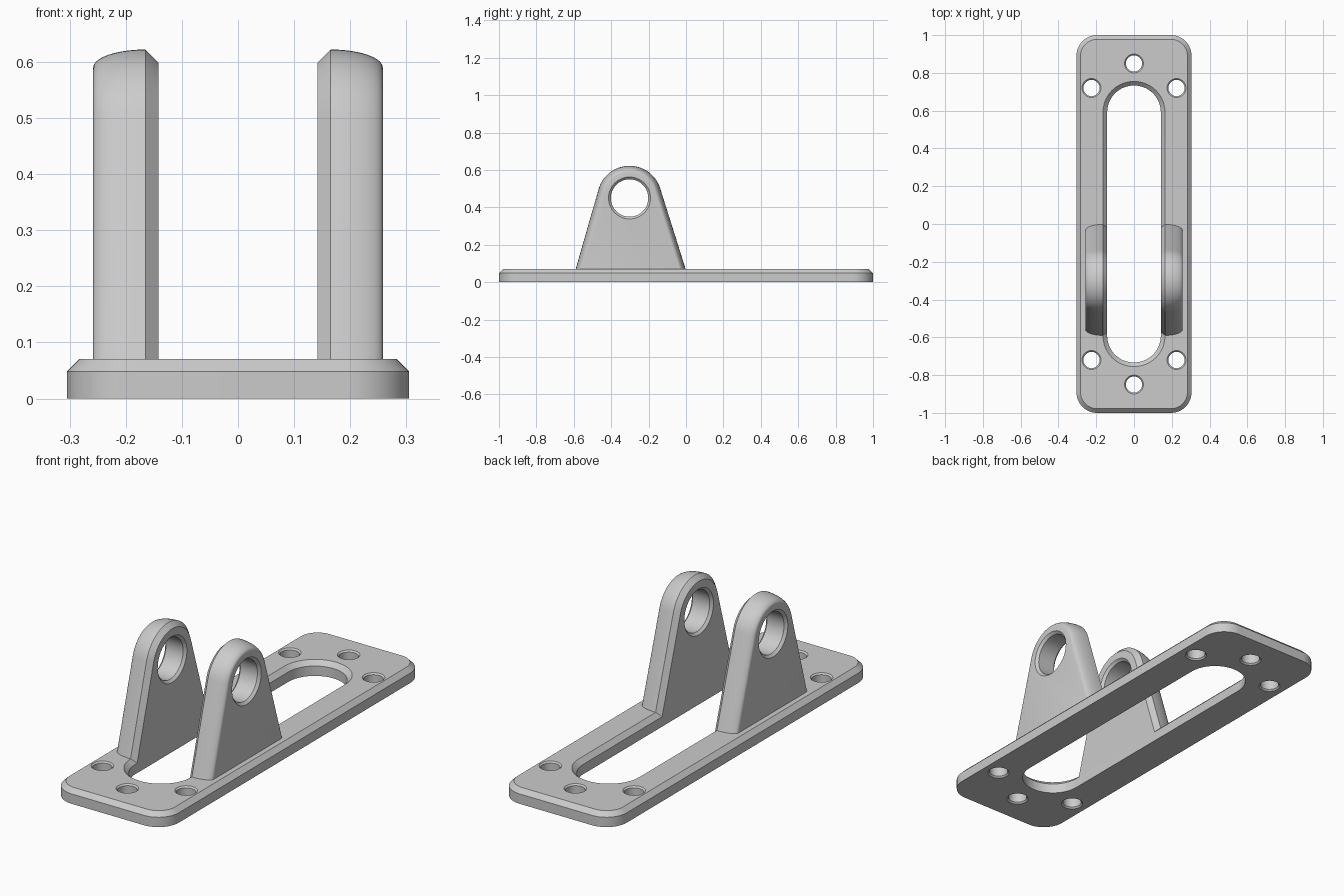
import bpy, bmesh
from math import sin, cos, pi, radians, sqrt

cube = bpy.data.objects.get("Cube")
if cube:
    bpy.data.objects.remove(cube)

grey = bpy.data.materials.new("plain grey")
grey.use_nodes = True
grey.diffuse_color = (0.6, 0.6, 0.6, 1)
grey.node_tree.nodes["Principled BSDF"].inputs["Base Color"].default_value = (0.6, 0.6, 0.6, 1)


def loft(bm, rings):
    """Closed solid through rings of equal point count."""
    loops = [[bm.verts.new(p) for p in ring] for ring in rings]
    n = len(loops[0])
    for a, b in zip(loops, loops[1:]):
        for i in range(n):
            j = (i + 1) % n
            bm.faces.new((a[i], a[j], b[j], b[i]))
    bm.faces.new(loops[0])
    bm.faces.new(loops[-1])


def make_object(name, solids):
    bm = bmesh.new()
    for rings in solids:
        loft(bm, rings)
    bmesh.ops.recalc_face_normals(bm, faces=bm.faces)
    mesh = bpy.data.meshes.new(name)
    bm.to_mesh(mesh)
    bm.free()
    mesh.materials.append(grey)
    obj = bpy.data.objects.new(name, mesh)
    bpy.context.collection.objects.link(obj)
    return obj


def activate(obj):
    bpy.ops.object.select_all(action='DESELECT')
    obj.select_set(True)
    bpy.context.view_layer.objects.active = obj


def cut(obj, solids):
    cutter = make_object("cutter", solids)
    cutter.hide_render = True
    mod = obj.modifiers.new("cut", 'BOOLEAN')
    mod.operation, mod.solver, mod.object = 'DIFFERENCE', 'EXACT', cutter
    activate(obj)
    bpy.ops.object.modifier_apply(modifier=mod.name)
    bpy.data.objects.remove(cutter)
    bpy.ops.object.shade_smooth_by_angle(angle=radians(25))


def rounded(hx, hy, r, z, steps=12):
    """Rounded rectangle ring at height z."""
    ring = []
    for k, (sx, sy) in enumerate(((1, 1), (-1, 1), (-1, -1), (1, -1))):
        for i in range(steps + 1):
            a = (k + i / steps) * pi / 2
            ring.append((sx * (hx - r) + r * cos(a), sy * (hy - r) + r * sin(a), z))
    return ring


def circle(x, y, r, z, n=32):
    return [(x + r * cos(2 * pi * i / n), y + r * sin(2 * pi * i / n), z) for i in range(n)]


# Base plate with chamfered top edge
TOP, CH = 0.07, 0.022
EDGE = TOP - CH
plate = make_object("base_plate", [[
    rounded(0.305, 1, 0.11, 0),
    rounded(0.305, 1, 0.11, EDGE),
    rounded(0.305 - CH, 1 - CH, 0.11 - CH, TOP)]])

# Long slot and screw holes
SLOT, SLOT_END = 0.142, 0.733
over = CH + 0.01
cutters = [[rounded(SLOT, SLOT_END, SLOT - 0.001, -0.05),
            rounded(SLOT, SLOT_END, SLOT - 0.001, EDGE),
            rounded(SLOT + over, SLOT_END + over, SLOT + over - 0.001, EDGE + over)]]
for s in (-1, 1):
    for x, y in ((0, 0.85), (-0.225, 0.72), (0.225, 0.72)):
        cutters.append([circle(x, s * y, r, z) for r, z in (
            (0.054, -0.004), (0.043, 0.007), (0.043, TOP - 0.007), (0.054, TOP + 0.004))])
cut(plate, cutters)

# Pivot lugs: tapered sides with a round head
CY, CZ, R = -0.302, 0.45, 0.172
T0, T1 = radians(17.5), radians(164)


def lug_ring(x, inset, steps=28):
    r = R - inset
    arc = [T0 + (T1 - T0) * i / steps for i in range(steps + 1)]
    pts = [(CY + r * cos(t), CZ + r * sin(t)) for t in arc]
    (ya, za), (yb, zb) = pts[0], pts[-1]
    foot_a = (ya + (za - EDGE) / cos(T0) * sin(T0), EDGE)
    foot_b = (yb + (zb - EDGE) / cos(T1) * sin(T1), EDGE)
    return [(x, y, z) for y, z in [foot_a] + pts + [foot_b]]


INNER, RIDGE, OUTER, DROP = SLOT, 0.165, 0.258, 0.032
for side, name in ((1, "left_lug"), (-1, "right_lug")):
    rings = [lug_ring(side * INNER, RIDGE - INNER)]
    for i in range(11):
        a = i / 10 * pi / 2
        rings.append(lug_ring(side * (RIDGE + (OUTER - RIDGE) * sin(a)), DROP * (1 - cos(a))))
    lug = make_object(name, [rings])

    # Pivot hole, chamfered on both faces
    hole = [[(side * x, CY + p, CZ + q) for p, q, _ in circle(0, 0, r, 0, 48)]
            for r, x in ((0.122, INNER - 0.01), (0.1, INNER + 0.012),
                         (0.1, OUTER - 0.012), (0.122, OUTER + 0.01))]
    cut(lug, [hole])
